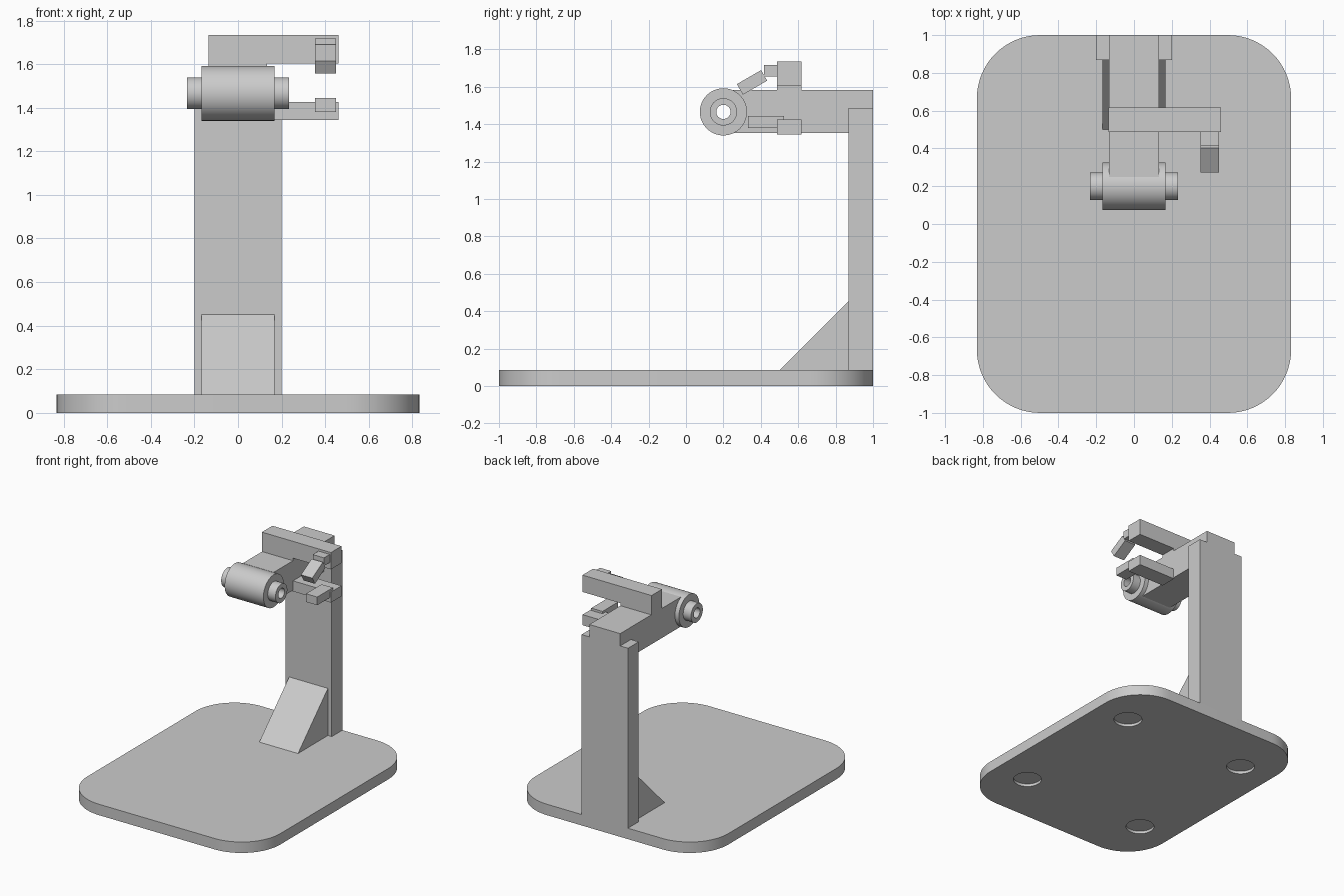
import bpy, bmesh, math
from mathutils import Vector, Matrix

old = bpy.data.objects.get("Cube")
if old:
    bpy.data.objects.remove(old, do_unlink=True)

grey = bpy.data.materials.new("light grey")
grey.use_nodes = True
COLOUR = (0.6, 0.6, 0.6, 1)
grey.diffuse_color = COLOUR
grey.node_tree.nodes["Principled BSDF"].inputs["Base Color"].default_value = COLOUR


def finish(name, bm, smooth=False):
    """Turn a bmesh into a named grey object."""
    bmesh.ops.recalc_face_normals(bm, faces=bm.faces)
    mesh = bpy.data.meshes.new(name)
    bm.to_mesh(mesh)
    bm.free()
    mesh.materials.append(grey)
    obj = bpy.data.objects.new(name, mesh)
    bpy.context.collection.objects.link(obj)
    if smooth:
        smooth_edges(obj)
    return obj


def activate(obj):
    bpy.ops.object.select_all(action="DESELECT")
    obj.select_set(True)
    bpy.context.view_layer.objects.active = obj


def smooth_edges(obj):
    activate(obj)
    bpy.ops.object.shade_smooth_by_angle(angle=math.radians(30))


def prism(name, outline, axis, low, high):
    """Extrude a 2D outline along the x, y or z axis."""
    place = {"x": lambda a, b: (low, a, b),
             "y": lambda a, b: (a, low, b),
             "z": lambda a, b: (a, b, low)}[axis]
    bm = bmesh.new()
    face = bm.faces.new([bm.verts.new(place(a, b)) for a, b in outline])
    moved = bmesh.ops.extrude_face_region(bm, geom=[face])["geom"]
    step = Vector([high - low if axis == k else 0 for k in "xyz"])
    bmesh.ops.translate(bm, vec=step,
                        verts=[v for v in moved if isinstance(v, bmesh.types.BMVert)])
    return finish(name, bm)


def box(name, x, y, z, tilt=0):
    """Box from (low, high) ranges, tilted about its own x axis."""
    bm = bmesh.new()
    bmesh.ops.create_cube(bm, size=1)
    size = Vector([r[1] - r[0] for r in (x, y, z)])
    centre = Vector([(r[0] + r[1]) / 2 for r in (x, y, z)])
    bmesh.ops.transform(bm, verts=bm.verts, matrix=Matrix.Translation(centre)
                        @ Matrix.Rotation(tilt, 4, "X") @ Matrix.Diagonal(size).to_4x4())
    return finish(name, bm)


# Base plate with rounded corners
BASE_TOP, RADIUS, STEPS = 0.085, 0.335, 16
outline = []
for quarter, (sx, sy) in enumerate([(1, 1), (-1, 1), (-1, -1), (1, -1)]):
    for i in range(STEPS + 1):
        t = math.pi / 2 * (quarter + i / STEPS)
        outline.append((sx * (0.832 - RADIUS) + RADIUS * math.cos(t),
                        sy * (1 - RADIUS) + RADIUS * math.sin(t)))
base = prism("base_plate", outline, "z", 0, BASE_TOP)

# Four shallow round recesses for feet, cut into the underside
bm = bmesh.new()
for sx in (-1, 1):
    for sy in (-1, 1):
        bmesh.ops.create_cone(bm, cap_ends=True, segments=48, radius1=0.104,
                              radius2=0.104, depth=0.044,
                              matrix=Matrix.Translation((sx * 0.545, sy * 0.58, 0)))
cutter = finish("recess_cutter", bm)
cutter.hide_render = True
cut = base.modifiers.new("recesses", "BOOLEAN")
cut.operation, cut.object, cut.solver = "DIFFERENCE", cutter, "EXACT"
activate(base)
bpy.ops.object.modifier_apply(modifier=cut.name)
bpy.data.objects.remove(cutter, do_unlink=True)
smooth_edges(base)

# Column with a narrower head, and the sloped brace in front of it
half = [(0.2, BASE_TOP), (0.2, 1.487), (0.133, 1.487), (0.133, 1.583)]
prism("column", half + [(-x, z) for x, z in reversed(half)], "y", 0.868, 1)
prism("brace", [(0.5, BASE_TOP), (0.868, BASE_TOP), (0.868, 0.452)], "x", -0.167, 0.167)

# Arm reaching forward to the roller
box("arm", (-0.133, 0.133), (0.25, 0.868), (1.353, 1.583))

# Stepped roller with a hole through it
side = [(0.234, 0.038), (0.234, 0.073), (0.167, 0.073), (0.167, 0.126)]
profile = side + [(-x, r) for x, r in reversed(side)]
bm = bmesh.new()
ring = [bm.verts.new((x, 0, r)) for x, r in profile]
edges = [bm.edges.new((v, ring[i - 1])) for i, v in enumerate(ring)]
bmesh.ops.spin(bm, geom=ring + edges, cent=(0, 0, 0), axis=(1, 0, 0),
               angle=math.tau, steps=64)
bmesh.ops.remove_doubles(bm, verts=bm.verts, dist=0.0001)
bmesh.ops.translate(bm, verts=bm.verts, vec=(0, 0.2, 1.466))
finish("roller", bm, smooth=True)

# Upper and lower side bars
BAR_Y = (0.487, 0.617)
prism("upper_bar", [(-0.135, 1.583), (0.133, 1.583), (0.133, 1.603), (0.46, 1.603),
                    (0.46, 1.734), (-0.135, 1.734)], "y", *BAR_Y)
box("lower_bar", (0.13, 0.46), BAR_Y, (1.344, 1.426))

# Gripping fingers on the bars
FINGER_X = (0.353, 0.45)
box("lower_finger", FINGER_X, (0.332, 0.524), (1.38, 1.444))
box("upper_finger_stub", FINGER_X, (0.416, 0.487), (1.654, 1.717))
box("upper_finger_tip", FINGER_X, (0.278, 0.428), (1.591, 1.656), tilt=math.radians(30))
